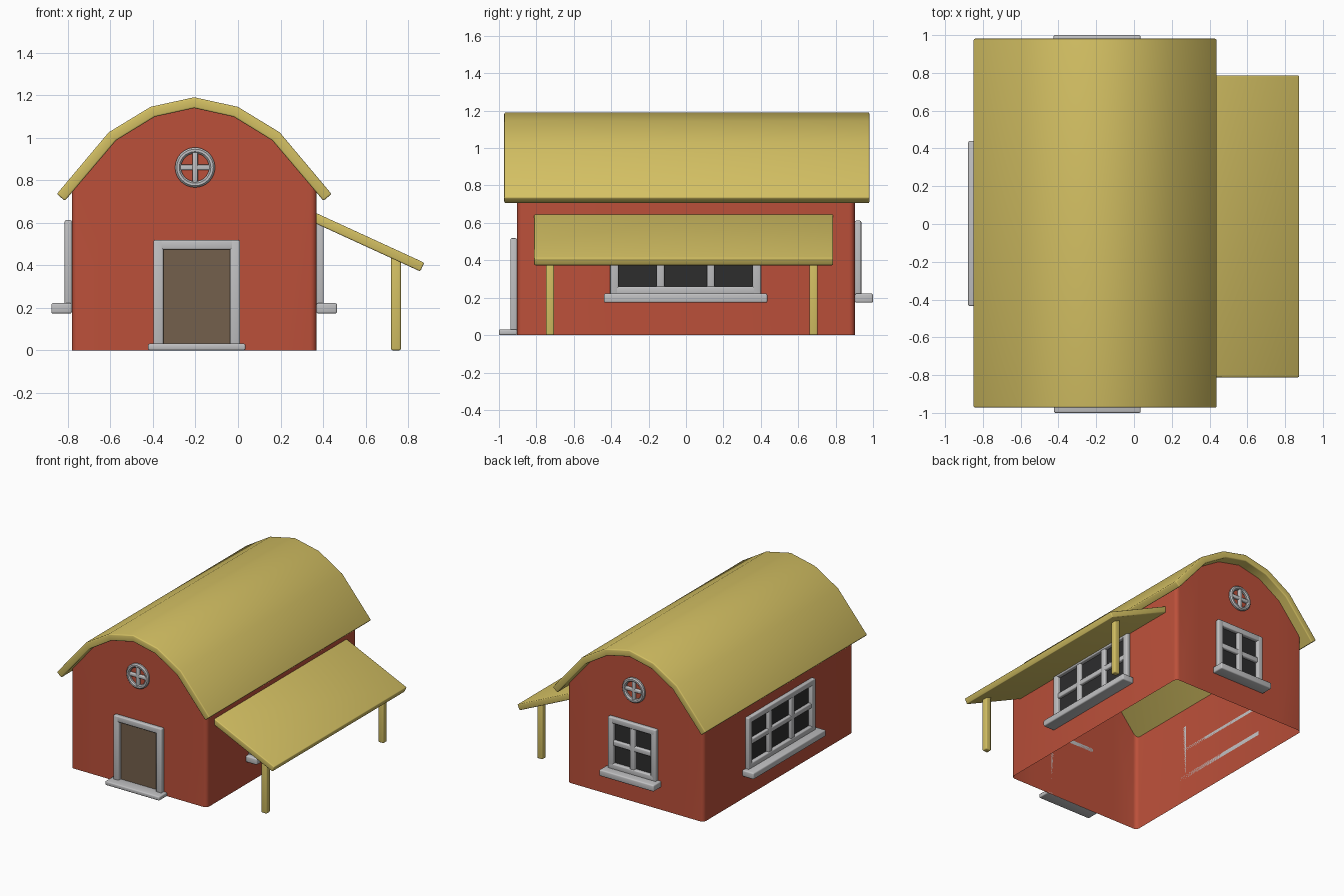
import bpy, bmesh, math
from mathutils import Matrix

if "Cube" in bpy.data.objects:
    bpy.data.objects.remove(bpy.data.objects["Cube"])


def material(name, rgb):
    m = bpy.data.materials.new(name)
    m.diffuse_color = (*rgb, 1)
    m.use_nodes = True
    m.node_tree.nodes["Principled BSDF"].inputs["Base Color"].default_value = m.diffuse_color
    return m


RED = material("barn red", (0.50, 0.080, 0.042))
STRAW = material("straw yellow", (0.66, 0.53, 0.125))
GREY = material("light grey", (0.53, 0.53, 0.54))
BROWN = material("door brown", (0.175, 0.118, 0.072))
DARK = material("dark glass", (0.026, 0.026, 0.027))

C = -0.206               # barn centre line in x
HALF_X, HALF_Y = 0.575, 0.903


def finish(bm, name, mat, matrix=Matrix(), bevel=0.0):
    """Bevel the sharp edges, place the mesh and shade it."""
    if bevel:
        sharp = [e for e in bm.edges if e.is_manifold and e.calc_face_angle() > 0.75]
        bmesh.ops.bevel(bm, geom=sharp, offset=bevel, segments=3, profile=0.5, affect='EDGES')
    bm.transform(matrix)
    me = bpy.data.meshes.new(name)
    bm.to_mesh(me)
    bm.free()
    me.materials.append(mat)
    ob = bpy.data.objects.new(name, me)
    bpy.context.collection.objects.link(ob)
    bpy.ops.object.select_all(action='DESELECT')
    ob.select_set(True)
    bpy.context.view_layer.objects.active = ob
    bpy.ops.object.shade_smooth_by_angle(angle=math.radians(40))
    return ob


def add_box(bm, x0, x1, y0, y1, z0, z1):
    m = Matrix.Translation(((x0 + x1) / 2, (y0 + y1) / 2, (z0 + z1) / 2)) @ \
        Matrix.Diagonal((x1 - x0, y1 - y0, z1 - z0, 1))
    bmesh.ops.create_cube(bm, size=1, matrix=m)


def boxes(name, mat, items, matrix=Matrix(), bevel=0.0):
    bm = bmesh.new()
    for b in items:
        add_box(bm, *b)
    return finish(bm, name, mat, matrix, bevel)


def prism(name, mat, profile, y0, y1, bevel):
    """Extrude an (x, z) profile along y."""
    bm = bmesh.new()
    face = bm.faces.new([bm.verts.new((x, y0, z)) for x, z in profile])
    ext = bmesh.ops.extrude_face_region(bm, geom=[face])["geom"]
    bmesh.ops.translate(bm, vec=(0, y1 - y0, 0),
                        verts=[v for v in ext if isinstance(v, bmesh.types.BMVert)])
    bmesh.ops.recalc_face_normals(bm, faces=bm.faces)
    return finish(bm, name, mat, bevel=bevel)


# Faceted arched roof
outer = [(0, 1.19), (0.205, 1.145), (0.402, 1.025), (0.646, 0.735)]
inner = [(0, 1.139), (0.186, 1.098), (0.367, 0.987), (0.608, 0.703)]


def mirrored(half):
    return [(C - x, z) for x, z in reversed(half)] + [(C + x, z) for x, z in half[1:]]


prism("main_roof", STRAW, mirrored(outer) + mirrored(inner)[::-1], -0.972, 0.981, 0.008)


# Walls: open shell with rounded corners, following the roof underside
def wall_top(x):
    d = abs(x)
    for (x0, z0), (x1, z1) in zip(inner, inner[1:]):
        if d <= x1:
            return z0 + (z1 - z0) * (d - x0) / (x1 - x0) + 0.006


R = 0.03
plan = []
for k, (sx, sy) in enumerate([(1, -1), (1, 1), (-1, 1), (-1, -1)]):
    for i in range(5):
        a = math.radians(-90 + 90 * k + 22.5 * i)
        plan.append((sx * (HALF_X - R) + R * math.cos(a), sy * (HALF_Y - R) + R * math.sin(a)))
    if k in (1, 3):      # gable ends get points under each roof kink
        s = 1 if k == 1 else -1
        plan += [(s * x, s * HALF_Y) for x in (0.367, 0.186, 0, -0.186, -0.367)]
bm = bmesh.new()
low = [bm.verts.new((C + x, y, 0)) for x, y in plan]
top = [bm.verts.new((C + x, y, wall_top(x))) for x, y in plan]
n = len(plan)
for i in range(n):
    j = (i + 1) % n
    bm.faces.new((low[i], low[j], top[j], top[i]))
finish(bm, "barn_walls", RED)

# Lean-to roof and its posts
prism("lean_to_roof", STRAW, [(0.362, 0.648), (0.876, 0.412), (0.857, 0.371), (0.362, 0.598)],
      -0.812, 0.787, 0.007)
for name, y in (("front_post", -0.727), ("back_post", 0.682)):
    boxes(name, STRAW, [(0.72, 0.766, y - 0.022, y + 0.022, 0, 0.45)], bevel=0.008)


# Openings are built facing -y with the wall at local y = 0, then turned into place
def place(x, y, degrees):
    return Matrix.Translation((x, y, 0)) @ Matrix.Rotation(math.radians(degrees), 4, 'Z')


def window(name, matrix, half, sill_half, columns):
    z0, z1, f, d = 0.215, 0.612, 0.045, 0.034
    bars = [(-half, -half + f, -d, 0, z0, z1), (half - f, half, -d, 0, z0, z1),
            (-half + 0.01, half - 0.01, -d, 0, z1 - f, z1),
            (-half + 0.01, half - 0.01, -d, 0, z0, z0 + f),
            (-half + f / 2, half - f / 2, -d + 0.006, 0, 0.395, 0.435)]
    for i in range(1, columns):
        u = -half + 2 * half * i / columns
        bars.append((u - 0.021, u + 0.021, -d + 0.004, 0, z0 + f / 2, z1 - f / 2))
    boxes(name + "_frame", GREY, bars, matrix, 0.008)
    boxes(name + "_sill", GREY, [(-sill_half, sill_half, -0.097, 0, 0.173, 0.222)], matrix, 0.009)
    boxes(name + "_glass", DARK, [(-half + 0.02, half - 0.02, -0.006, -0.001, z0 + 0.02, z1 - 0.02)],
          matrix)


window("back_window", place(-0.196, HALF_Y, 180), 0.203, 0.23, 2)
window("right_window", place(C + HALF_X, -0.002, 90), 0.403, 0.437, 3)
window("left_window", place(C - HALF_X, 0.002, -90), 0.403, 0.437, 3)

# Front door
door = place(-0.194, -HALF_Y, 0)
boxes("door_frame", GREY, [(-0.204, -0.157, -0.036, 0, 0.01, 0.518),
                           (0.157, 0.204, -0.036, 0, 0.01, 0.518),
                           (-0.194, 0.194, -0.036, 0, 0.473, 0.518)], door, 0.008)
boxes("door_step", GREY, [(-0.229, 0.229, -0.097, 0, 0, 0.031)], door, 0.008)
boxes("door_panel", BROWN, [(-0.175, 0.175, -0.008, -0.001, 0.01, 0.495)], door)

# Round gable windows with crossed bars
for name, m in (("front", place(-0.202, -HALF_Y, 0)), ("back", place(-0.202, HALF_Y, 180))):
    bm = bmesh.new()
    rings = []
    for i in range(32):
        a = math.tau * i / 32
        ring = []
        for k in range(8):
            b = math.tau * (k + 0.5) / 8
            r = 0.080 + 0.0152 * math.cos(b)
            ring.append(bm.verts.new((r * math.cos(a), -0.014 + 0.0165 * math.sin(b),
                                      0.86 + r * math.sin(a))))
        rings.append(ring)
    for i in range(32):
        p, q = rings[i], rings[(i + 1) % 32]
        for k in range(8):
            bm.faces.new((p[k], q[k], q[(k + 1) % 8], p[(k + 1) % 8]))
    bmesh.ops.recalc_face_normals(bm, faces=bm.faces)
    finish(bm, name + "_round_frame", GREY, m)
    boxes(name + "_round_bars", GREY, [(-0.075, 0.075, -0.023, 0, 0.847, 0.873),
                                       (-0.013, 0.013, -0.025, 0, 0.785, 0.935)], m, 0.006)
